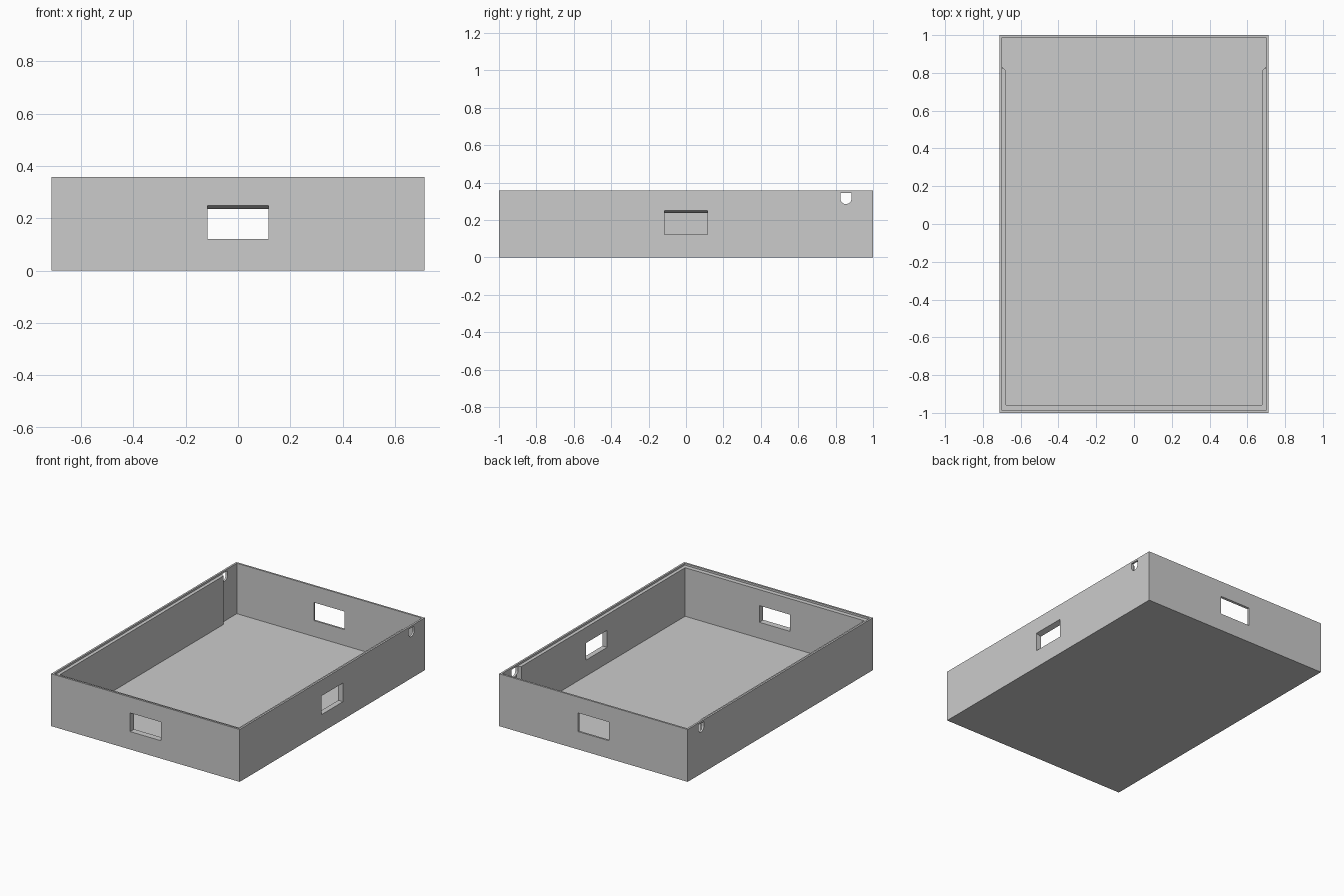
import bpy, bmesh, math
from mathutils import Matrix

if "Cube" in bpy.data.objects:
    bpy.data.objects.remove(bpy.data.objects["Cube"])

HX, HY, H = 0.713, 1.0, 0.358      # half width, half length, height
SKIN, FLOOR, LEDGE = 0.013, 0.013, 0.345
IX, IY = HX - SKIN, HY - SKIN      # inside of the thin rim

grey = bpy.data.materials.new("plain grey")
grey.diffuse_color = (0.6, 0.6, 0.6, 1)
grey.use_nodes = True
grey.node_tree.nodes["Principled BSDF"].inputs["Base Color"].default_value = grey.diffuse_color


def prism(name, points, depth, matrix=Matrix()):
    """Extrude an xy outline from z = 0 to z = depth, then place it."""
    bm = bmesh.new()
    face = bm.faces.new([bm.verts.new((x, y, 0)) for x, y in points])
    ext = bmesh.ops.extrude_face_region(bm, geom=[face])
    verts = [v for v in ext["geom"] if isinstance(v, bmesh.types.BMVert)]
    bmesh.ops.translate(bm, vec=(0, 0, depth), verts=verts)
    bm.transform(matrix)
    bmesh.ops.recalc_face_normals(bm, faces=bm.faces)
    mesh = bpy.data.meshes.new(name)
    bm.to_mesh(mesh)
    bm.free()
    mesh.materials.append(grey)
    obj = bpy.data.objects.new(name, mesh)
    bpy.context.collection.objects.link(obj)
    return obj


def rect(x, y):
    return [(-x, -y), (x, -y), (x, y), (-x, y)]


def cut(target, cutter):
    cutter.hide_render = True
    mod = target.modifiers.new(cutter.name, 'BOOLEAN')
    mod.operation = 'DIFFERENCE'
    mod.solver = 'EXACT'
    mod.object = cutter
    bpy.context.view_layer.objects.active = target
    bpy.ops.object.modifier_apply(modifier=mod.name)
    bpy.data.objects.remove(cutter)


tray = prism("tray", rect(HX, HY), H)

# Cavity: thick front and side walls, thin wall around the back end
half = [(0.677, -0.957), (0.677, 0.81), (IX, 0.833), (IX, IY)]
outline = half + [(-x, y) for x, y in reversed(half)]
cut(tray, prism("cavity_cutter", outline, 1, Matrix.Translation((0, 0, FLOOR))))

# Recessed ledge for a lid
cut(tray, prism("rim_cutter", rect(IX, IY), 1, Matrix.Translation((0, 0, LEDGE))))

# Window in each wall, its top edge sloping down towards the inside
window = [(0.02, 0.256), (-0.1, 0.218), (-0.1, 0.122), (0.02, 0.122)]
upright = Matrix.Rotation(math.pi / 2, 4, 'X')     # outline becomes x, z
for i, reach in enumerate((HX, HY, HX, HY)):
    place = (Matrix.Rotation(i * math.pi / 2, 4, 'Z')
             @ Matrix.Translation((reach, 0.116, 0)) @ upright)
    cut(tray, prism("window_cutter", window, 0.232, place))

# Round-bottomed latch holes near the back of both sides
r = 0.03
latch = [(0.855 + r, LEDGE), (0.855 - r, LEDGE)]
latch += [(0.855 + r * math.cos(a), 0.315 + r * math.sin(a))
          for a in (math.pi + k * math.pi / 16 for k in range(17))]
side = Matrix(((0, 0, 1, 0), (1, 0, 0, 0), (0, 1, 0, 0), (0, 0, 0, 1)))
cut(tray, prism("latch_cutter", latch, 2, Matrix.Translation((-1, 0, 0)) @ side))
